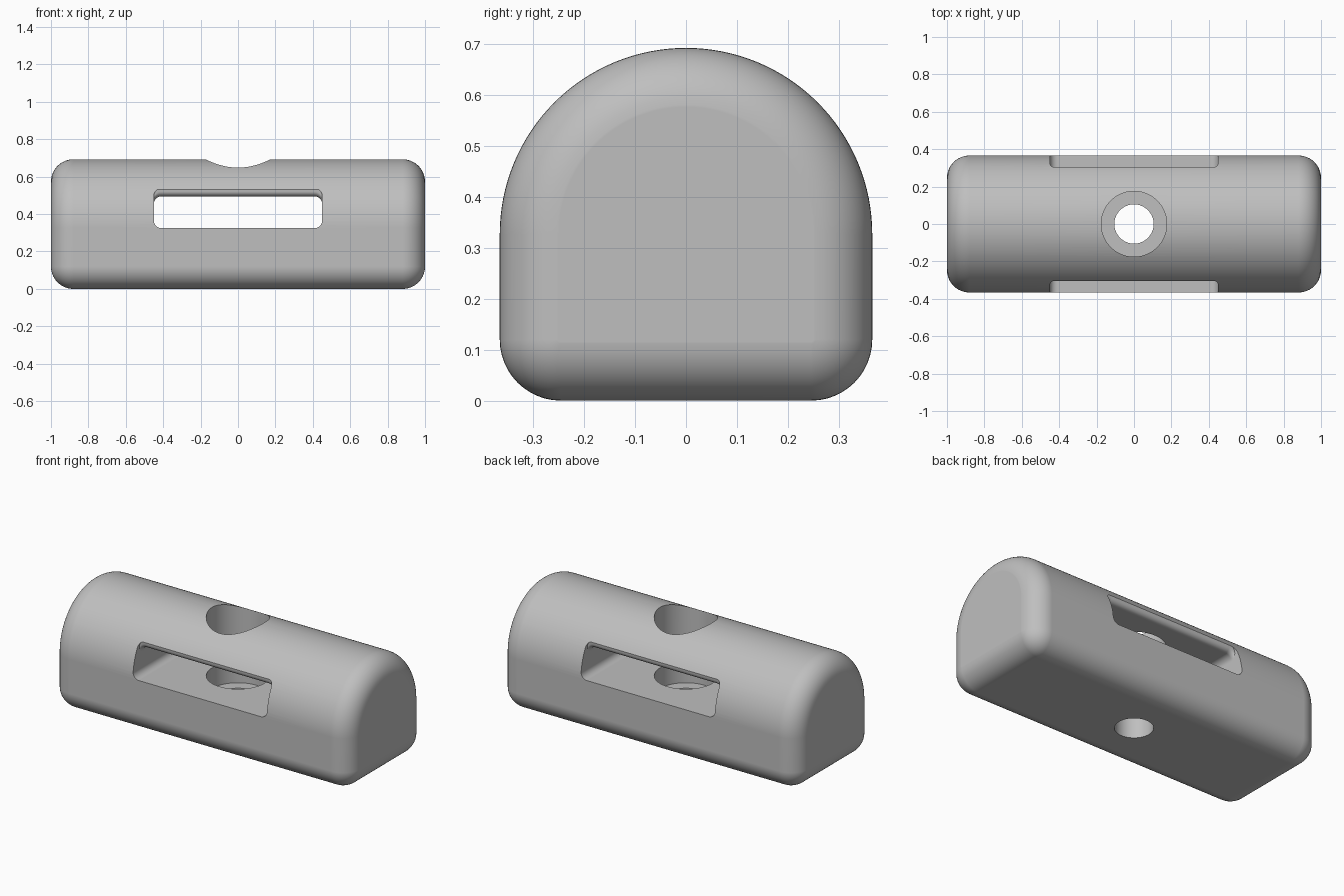
import bpy, bmesh
from math import sin, cos, pi, radians

cube = bpy.data.objects.get("Cube")
if cube:
    bpy.data.objects.remove(cube)

R, ZC = 0.366, 0.327          # radius and centre height of the rounded top
EDGE = 0.12                   # fillet radius of the end and lower edges
SLOT_X, SLOT_LOW, SLOT_TOP = 0.45, 0.325, 0.495

grey = bpy.data.materials.new("light_grey")
grey.use_nodes = True
colour = (0.52, 0.52, 0.52, 1)
grey.diffuse_color = colour
grey.node_tree.nodes["Principled BSDF"].inputs["Base Color"].default_value = colour


def arc(cx, cy, r, start, end, steps):
    """Points on an arc, angles in degrees."""
    angles = [radians(start + (end - start) * i / steps) for i in range(steps + 1)]
    return [(cx + r * cos(a), cy + r * sin(a)) for a in angles]


def loft(name, rings):
    """Closed solid through rings with equal point counts."""
    bm = bmesh.new()
    loops = [[bm.verts.new(p) for p in ring] for ring in rings]
    for a, b in zip(loops, loops[1:]):
        for i in range(len(a)):
            j = (i + 1) % len(a)
            bm.faces.new((a[i], a[j], b[j], b[i]))
    bm.faces.new(loops[0])
    bm.faces.new(loops[-1])
    bmesh.ops.recalc_face_normals(bm, faces=bm.faces)
    mesh = bpy.data.meshes.new(name)
    bm.to_mesh(mesh)
    bm.free()
    obj = bpy.data.objects.new(name, mesh)
    bpy.context.collection.objects.link(obj)
    mesh.materials.append(grey)
    return obj


def body_ring(x, inset):
    """Arched cross-section, shrunk evenly by the inset."""
    side, r = R - EDGE, EDGE - inset
    pts = arc(0, ZC, R - inset, 0, 180, 64)
    pts += arc(-side, EDGE, r, 180, 270, 12)
    pts += arc(side, EDGE, r, 270, 360, 12)
    return [(x, y, z) for y, z in pts]


def slot_ring(y, top):
    """Rounded rectangle across the slot."""
    r = 0.04
    x, low, high = SLOT_X - r, SLOT_LOW + r, top - r
    pts = arc(x, high, r, 0, 90, 8) + arc(-x, high, r, 90, 180, 8)
    pts += arc(-x, low, r, 180, 270, 8) + arc(x, low, r, 270, 360, 8)
    return [(px, y, pz) for px, pz in pts]


def round_ring(z, r):
    return [(x, y, z) for x, y in arc(0, 0, r, 0, 360, 64)[:-1]]


# Body with filleted ends
end = [(1 - EDGE + EDGE * sin(a), EDGE * (1 - cos(a)))
       for a in (radians(86) * i / 12 for i in range(13))]
end.append((1, EDGE - 0.004))
rings = [body_ring(-x, d) for x, d in reversed(end)]
rings += [body_ring(x, d) for x, d in end]
body = loft("body", rings)

# Slot through the body, its upper edges rounded outward
lip = arc(0.2744, SLOT_TOP + 0.0285, 0.0285, -90, -2, 8)
half = lip + [(0.304, 0.537), (0.45, 0.537)]
sections = [(-y, z) for y, z in reversed(half)] + half
slot = loft("slot_cutter", [slot_ring(y, z) for y, z in sections])

# Wide bore from the top, stepping down to a narrow bore
bore = loft("bore_cutter", [round_ring(z, r) for z, r in
                            ((-0.1, 0.105), (0.2, 0.105), (0.2, 0.175), (0.9, 0.175))])

bpy.ops.object.select_all(action="DESELECT")
bpy.context.view_layer.objects.active = body
body.select_set(True)
for cutter in (slot, bore):
    cutter.hide_render = True
    cut = body.modifiers.new(cutter.name, "BOOLEAN")
    cut.operation = "DIFFERENCE"
    cut.solver = "EXACT"
    cut.object = cutter
    bpy.ops.object.modifier_apply(modifier=cut.name)
    bpy.data.objects.remove(cutter)

# Smooth shading with crisp cut edges
bpy.ops.object.shade_smooth_by_angle(angle=radians(30))
weighted = body.modifiers.new("even_normals", "WEIGHTED_NORMAL")
weighted.keep_sharp = True
